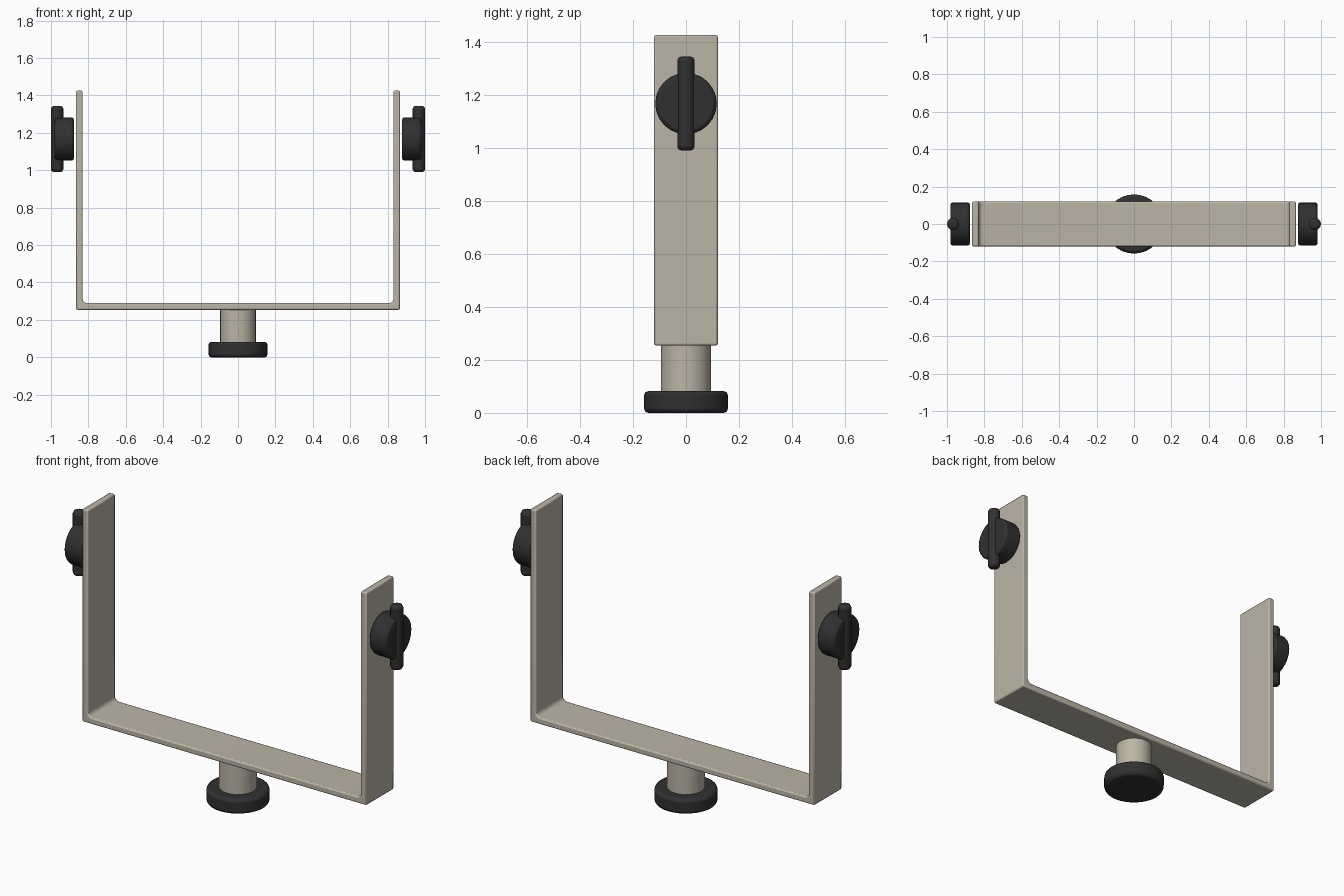
import bpy
import bmesh
import math

if "Cube" in bpy.data.objects:
    bpy.data.objects.remove(bpy.data.objects["Cube"])


def material(name, rgb):
    m = bpy.data.materials.new(name)
    m.diffuse_color = (*rgb, 1)
    m.use_nodes = True
    m.node_tree.nodes["Principled BSDF"].inputs["Base Color"].default_value = m.diffuse_color
    return m


METAL = material("warm_metal", (0.50, 0.46, 0.38))
RUBBER = material("black_plastic", (0.03, 0.03, 0.03))


def finish(ob, name, mat, bevel=0, segments=2):
    ob.name = name
    ob.data.materials.append(mat)
    if bevel:
        mod = ob.modifiers.new("edge_bevel", 'BEVEL')
        mod.width = bevel
        mod.segments = segments
        mod.limit_method = 'ANGLE'
        mod.angle_limit = math.radians(40)
    bpy.ops.object.select_all(action='DESELECT')
    ob.select_set(True)
    bpy.context.view_layer.objects.active = ob
    bpy.ops.object.shade_smooth_by_angle(angle=math.radians(35))
    return ob


def cylinder(name, mat, radius, depth, center, sides, axis='Z', bevel=0, segments=2):
    rot = (0, math.pi / 2, 0) if axis == 'X' else (0, 0, 0)
    bpy.ops.mesh.primitive_cylinder_add(vertices=sides, radius=radius, depth=depth,
                                        location=center, rotation=rot)
    return finish(bpy.context.object, name, mat, bevel, segments)


# U-shaped bracket: profile with filleted inner corners, extruded along y
OUT, INN, BOTTOM, FLOOR, TOP, HALF, FILLET = 0.866, 0.831, 0.254, 0.289, 1.425, 0.12, 0.025
right = [(OUT, BOTTOM), (OUT, TOP), (INN, TOP)]
for i in range(6):
    a = -math.pi / 2 * i / 5
    right.append((INN - FILLET + FILLET * math.cos(a), FLOOR + FILLET + FILLET * math.sin(a)))
profile = right + [(-x, z) for x, z in reversed(right)]
bm = bmesh.new()
face = bm.faces.new([bm.verts.new((x, -HALF, z)) for x, z in profile])
ext = bmesh.ops.extrude_face_region(bm, geom=[face])
bmesh.ops.translate(bm, vec=(0, 2 * HALF, 0),
                    verts=[v for v in ext["geom"] if isinstance(v, bmesh.types.BMVert)])
bmesh.ops.recalc_face_normals(bm, faces=bm.faces)
mesh = bpy.data.meshes.new("bracket")
bm.to_mesh(mesh)
bm.free()
bracket = bpy.data.objects.new("bracket", mesh)
bpy.context.collection.objects.link(bracket)
finish(bracket, "bracket", METAL, 0.007)

# Post and foot below the bracket
cylinder("post", METAL, 0.095, 0.20, (0, 0, 0.165), 32)
cylinder("foot", RUBBER, 0.158, 0.082, (0, 0, 0.041), 32, bevel=0.015)

# Clamping knobs on both arms, each with a grip bar
for side, s in (("left", -1), ("right", 1)):
    cylinder(side + "_knob", RUBBER, 0.116, 0.105, (s * 0.9295, 0, 1.167), 24, 'X', 0.014)
    cylinder(side + "_knob_grip", RUBBER, 0.033, 0.355, (s * 0.967, 0, 1.167), 12, bevel=0.016)
